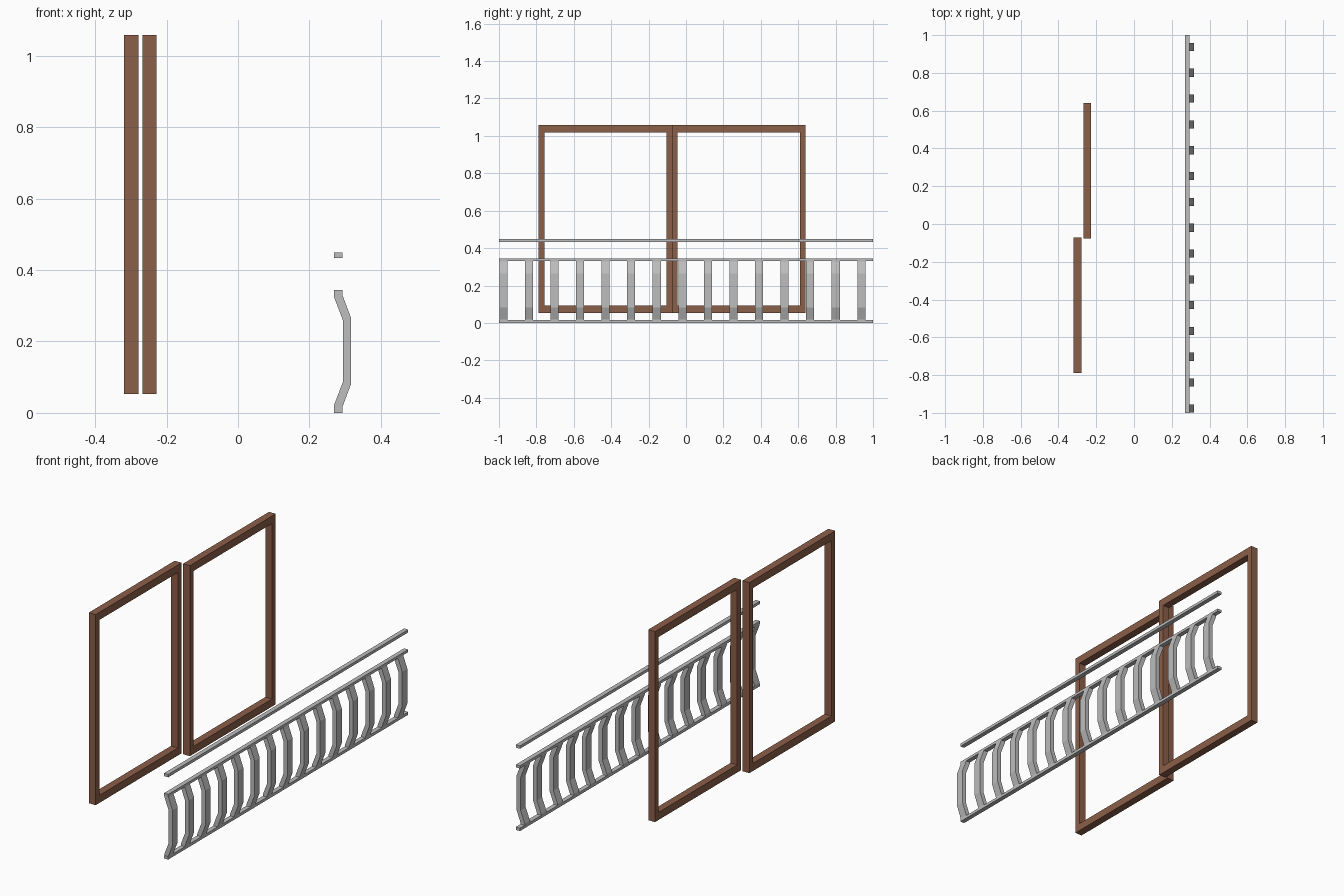
import bpy, bmesh

if "Cube" in bpy.data.objects:
    bpy.data.objects.remove(bpy.data.objects["Cube"])


def material(name, rgb):
    m = bpy.data.materials.new(name)
    m.diffuse_color = (*rgb, 1)
    m.use_nodes = True
    m.node_tree.nodes["Principled BSDF"].inputs["Base Color"].default_value = m.diffuse_color
    return m


wood = material("brown_wood", (0.26, 0.112, 0.065))
metal = material("grey_metal", (0.51, 0.51, 0.51))


def make_object(name, bm, mat):
    bmesh.ops.recalc_face_normals(bm, faces=bm.faces[:])
    mesh = bpy.data.meshes.new(name)
    bm.to_mesh(mesh)
    bm.free()
    mesh.materials.append(mat)
    ob = bpy.data.objects.new(name, mesh)
    bpy.context.collection.objects.link(ob)
    return ob


def box(name, x, y, z, mat):
    bm = bmesh.new()
    bmesh.ops.create_cube(bm, size=1)
    for v in bm.verts:
        v.co = [r[0] if c < 0 else r[1] for c, r in zip(v.co, (x, y, z))]
    return make_object(name, bm, mat)


def window_frame(name, x0, x1, y0, y1, z0=0.053, z1=1.058, side=0.031, rail=0.04):
    # rectangular ring with an open middle, one solid piece
    bm = bmesh.new()
    outer = [(y0, z0), (y1, z0), (y1, z1), (y0, z1)]
    inner = [(y0 + side, z0 + rail), (y1 - side, z0 + rail),
             (y1 - side, z1 - rail), (y0 + side, z1 - rail)]
    loops = [[bm.verts.new((x, y, z)) for y, z in pts]
             for x, pts in ((x0, outer), (x1, outer), (x1, inner), (x0, inner))]
    for k in range(4):
        a, b = loops[k], loops[(k + 1) % 4]
        for i in range(4):
            j = (i + 1) % 4
            bm.faces.new((a[i], a[j], b[j], b[i]))
    return make_object(name, bm, wood)


# Two sliding window frames on parallel tracks
window_frame("window_frame_outer", -0.319, -0.279, -0.788, -0.072)
window_frame("window_frame_inner", -0.267, -0.228, -0.076, 0.640)

# Railing: handrail, middle rail and bottom rail
for name, z0, z1 in (("handrail", 0.434, 0.449),
                     ("middle_rail", 0.330, 0.344),
                     ("bottom_rail", 0.0, 0.015)):
    box(name, (0.269, 0.293), (-1, 1), (z0, z1), metal)

# Bowed balusters: side profile (left x, left z, right x, right z) swept along y
profile = [(0.269, 0.010, 0.293, 0.010), (0.269, 0.022, 0.293, 0.018),
           (0.294, 0.087, 0.317, 0.082), (0.294, 0.259, 0.317, 0.265),
           (0.269, 0.324, 0.293, 0.329), (0.269, 0.335, 0.293, 0.335)]
for n in range(15):
    y0 = -0.998 + n * 0.1367
    bm = bmesh.new()
    rings = [[bm.verts.new(p) for p in ((xl, y0, zl), (xr, y0, zr),
                                        (xr, y0 + 0.043, zr), (xl, y0 + 0.043, zl))]
             for xl, zl, xr, zr in profile]
    for a, b in zip(rings, rings[1:]):
        for i in range(4):
            j = (i + 1) % 4
            bm.faces.new((a[i], a[j], b[j], b[i]))
    bm.faces.new(rings[0])
    bm.faces.new(rings[-1])
    make_object(f"baluster_{n + 1}", bm, metal)
